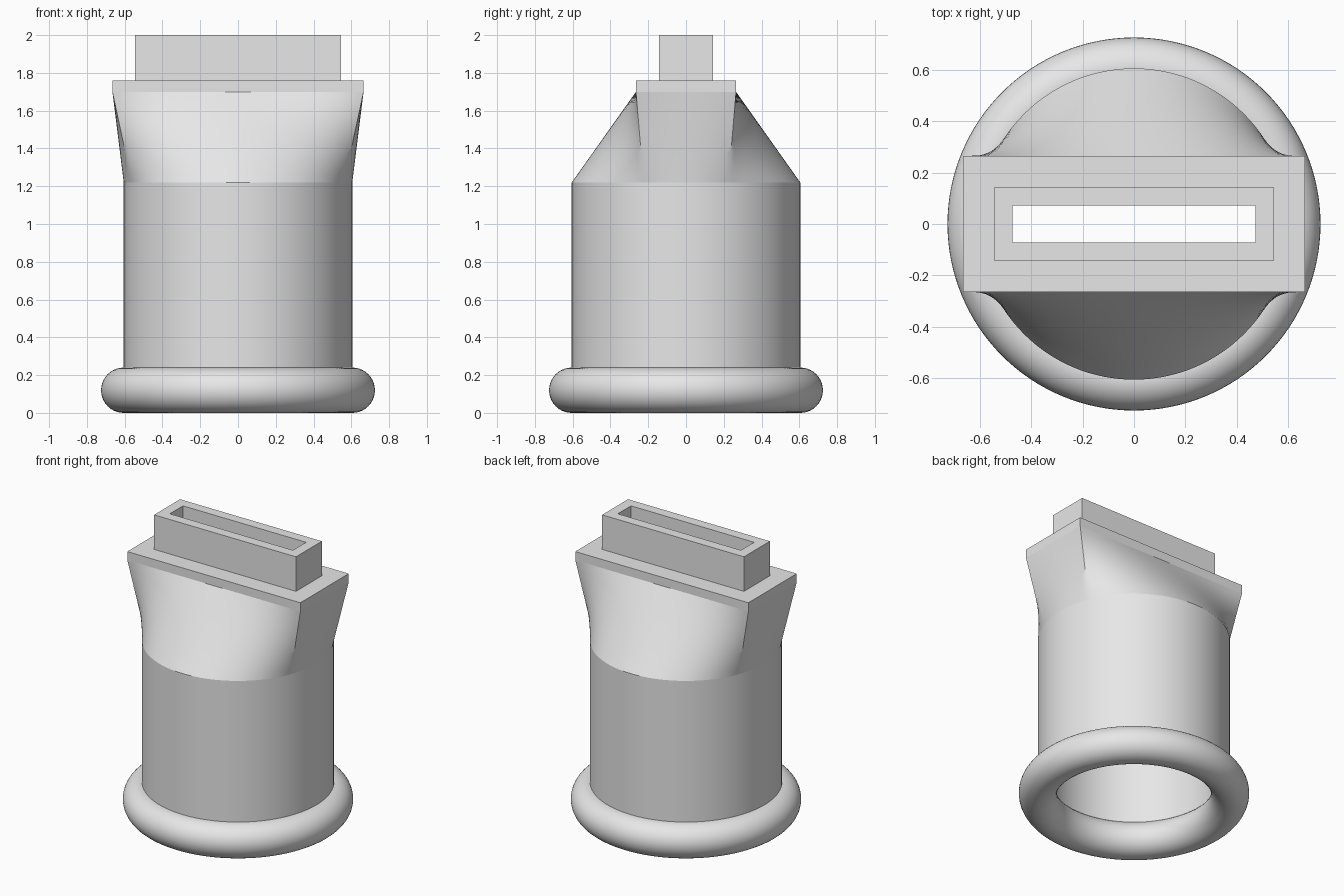
import bpy, bmesh
from math import atan2, cos, sin, pi, radians

cube = bpy.data.objects.get("Cube")
if cube:
    bpy.data.objects.remove(cube, do_unlink=True)

grey = bpy.data.materials.new("plain grey")
grey.use_nodes = True
grey.diffuse_color = (0.8, 0.8, 0.8, 1)
grey.node_tree.nodes["Principled BSDF"].inputs["Base Color"].default_value = (0.8, 0.8, 0.8, 1)

R_OUT, R_IN = 0.605, 0.535            # tube radii
FLANGE, SPOUT, SLOT = (0.665, 0.265), (0.545, 0.142), (0.473, 0.072)
Z_RING, Z_TUBE, Z_LOFT, Z_FLANGE, Z_TOP = 0.12, 1.22, 1.70, 1.76, 2.0
CORNER = atan2(FLANGE[1], FLANGE[0])  # angle of the flange corners
LONG, SHORT = 48, 16                  # segments on long and short sides


def sides():
    """Yield (start angle, end angle, start corner, end corner, segments)."""
    a = CORNER
    yield -a, a, (1, -1), (1, 1), SHORT
    yield a, pi - a, (1, 1), (-1, 1), LONG
    yield pi - a, pi + a, (-1, 1), (-1, -1), SHORT
    yield pi + a, 2 * pi - a, (-1, -1), (1, -1), LONG


def circle(r, z):
    return [(r * cos(s + (e - s) * i / n), r * sin(s + (e - s) * i / n), z)
            for s, e, p, q, n in sides() for i in range(n)]


def rect(size, z):
    return [(size[0] * (p[0] + (q[0] - p[0]) * i / n),
             size[1] * (p[1] + (q[1] - p[1]) * i / n), z)
            for s, e, p, q, n in sides() for i in range(n)]


def loft(a, b, rows=12):
    return [[tuple(u + (v - u) * k / rows for u, v in zip(p, q))
             for p, q in zip(a, b)] for k in range(rows + 1)]


def finish(ob):
    ob.data.materials.append(grey)
    bpy.ops.object.select_all(action='DESELECT')
    ob.select_set(True)
    bpy.context.view_layer.objects.active = ob
    bpy.ops.object.shade_smooth_by_angle(angle=radians(30))


def skin(name, *paths):
    """Bridge consecutive rings of every path into one object."""
    bm = bmesh.new()
    for path in paths:
        rings = [[bm.verts.new(co) for co in ring] for ring in path]
        for lo, hi in zip(rings, rings[1:]):
            for i in range(len(lo)):
                j = (i + 1) % len(lo)
                bm.faces.new((lo[i], lo[j], hi[j], hi[i]))
    mesh = bpy.data.meshes.new(name)
    bm.to_mesh(mesh)
    bm.free()
    ob = bpy.data.objects.new(name, mesh)
    bpy.context.collection.objects.link(ob)
    finish(ob)


# Rounded ring round the open bottom
bpy.ops.mesh.primitive_torus_add(major_radius=R_OUT, minor_radius=Z_RING, major_segments=128,
                                 minor_segments=40, location=(0, 0, Z_RING))
ring = bpy.context.object
ring.name = "base_ring"
finish(ring)

# Round tube, outer and inner walls
skin("tube", [circle(R_OUT, Z_RING), circle(R_OUT, Z_TUBE)],
     [circle(R_IN, Z_TUBE), circle(R_IN, Z_RING)])

# Round-to-rectangle transition with matching inner passage
skin("transition", loft(circle(R_OUT, Z_TUBE), rect(FLANGE, Z_LOFT)),
     loft(rect(SLOT, Z_LOFT), circle(R_IN, Z_TUBE)))

# Rectangular flange: rim and top ledge
skin("flange", [rect(FLANGE, Z_LOFT), rect(FLANGE, Z_FLANGE), rect(SPOUT, Z_FLANGE)])

# Slotted spout: outside, lip and inside
skin("spout", [rect(SPOUT, Z_FLANGE), rect(SPOUT, Z_TOP), rect(SLOT, Z_TOP), rect(SLOT, Z_LOFT)])
